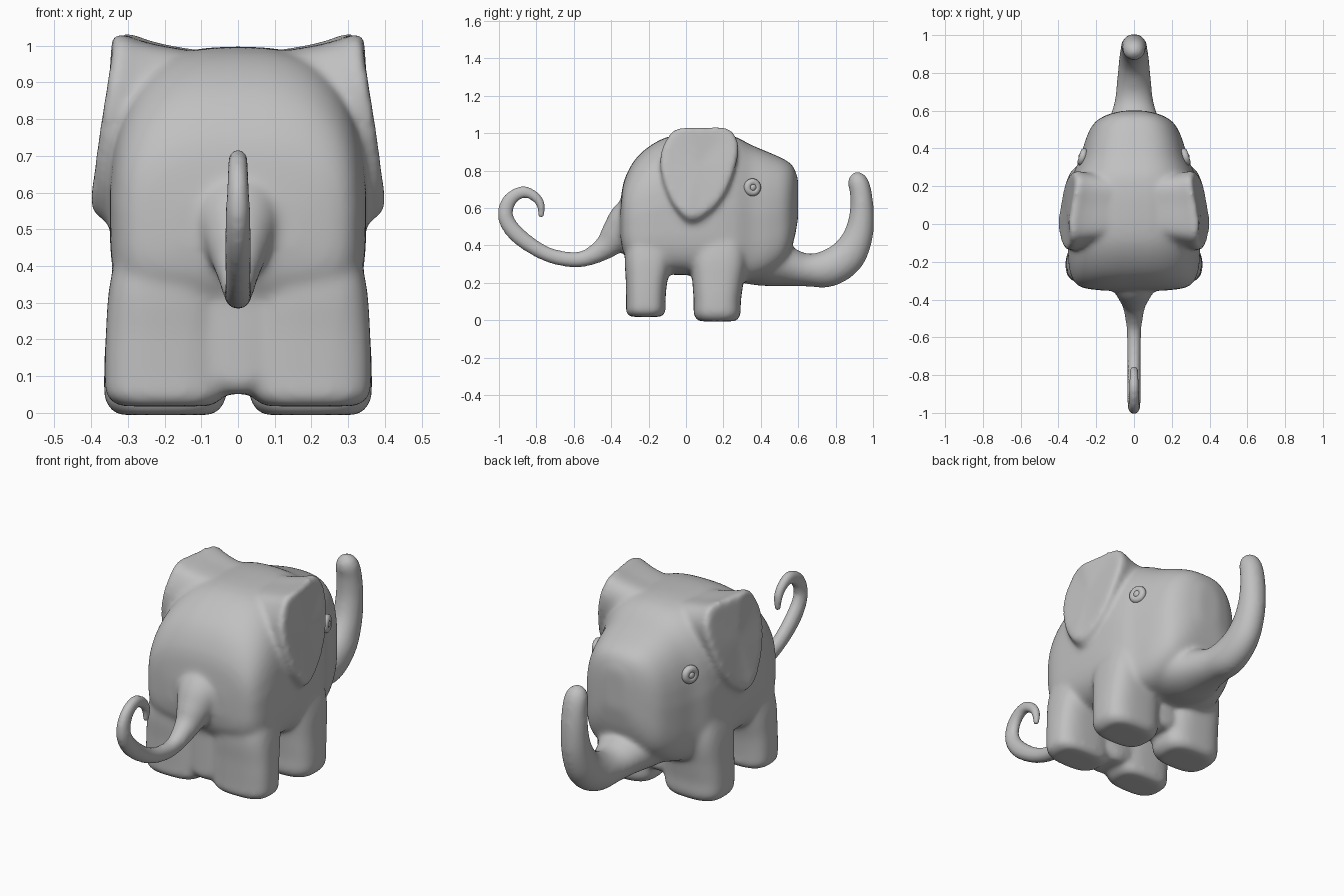
import bpy, bmesh, math
from mathutils import Vector

cube = bpy.data.objects.get("Cube")
if cube:
    bpy.data.objects.remove(cube)


def material(name, value):
    m = bpy.data.materials.new(name)
    m.use_nodes = True
    color = (value, value, value, 1)
    m.diffuse_color = color
    m.node_tree.nodes["Principled BSDF"].inputs["Base Color"].default_value = color
    return m


gray = material("clay gray", 0.53)


def spline(points, steps, closed=False):
    """Smooth Catmull-Rom resampling of equal-length tuples."""
    pts = [Vector(p) for p in points]
    n, out = len(pts), []
    for i in range(n if closed else n - 1):
        ids = [i - 1, i, i + 1, i + 2]
        a, b, c, d = [pts[k % n] if closed else pts[min(max(k, 0), n - 1)] for k in ids]
        for s in range(steps):
            t = s / steps
            out.append(0.5 * (2 * b + (c - a) * t + (2 * a - 5 * b + 4 * c - d) * t**2
                              + (3 * b - a - 3 * c + d) * t**3))
    if not closed:
        out.append(pts[-1])
    return out


def skin(bm, rings):
    """Join rings of points into a capped tube."""
    rows = [[bm.verts.new(p) for p in r] for r in rings]
    n = len(rows[0])
    for a, b in zip(rows, rows[1:]):
        for i in range(n):
            bm.faces.new((a[i], a[(i + 1) % n], b[(i + 1) % n], b[i]))
    for row in (rows[0], rows[-1]):
        mid = bm.verts.new(sum((v.co for v in row), Vector()) / n)
        for i in range(n):
            bm.faces.new((row[i], row[(i + 1) % n], mid))


def sweep(bm, path, x0=0, power=2, low_power=None, level=False, taper=0, segments=40):
    """Sweep superellipses along a side-view path of (y, z, half width, half height)."""
    pts = spline(path, 5)
    rings = []
    for i, p in enumerate(pts):
        q, r = pts[max(i - 1, 0)], pts[min(i + 1, len(pts) - 1)]
        t = Vector((1, 0)) if level else Vector((r[0] - q[0], r[1] - q[1])).normalized()
        ring = []
        for k in range(segments):
            a = math.tau * k / segments
            c, s = math.cos(a), math.sin(a)
            e = 2 / (low_power if low_power and s < 0 else power)
            u = math.copysign(abs(c) ** e, c) * p[2]
            v = math.copysign(abs(s) ** e, s) * p[3]
            u *= 1 - taper * max(v, 0)
            ring.append((x0 + u, p[0] - t.y * v, p[1] + t.x * v))
        rings.append(ring)
    skin(bm, rings)


bm = bmesh.new()

# torso and head: y, bottom, top, half width
profile = [(-.352, .44, .6, .17), (-.33, .35, .75, .29), (-.25, .26, .885, .34),
           (-.1, .245, .98, .35), (.1, .235, .998, .345), (.25, .21, .985, .325),
           (.35, .21, .937, .285), (.45, .25, .895, .255), (.53, .32, .858, .215),
           (.575, .42, .82, .15), (.6, .55, .75, .06)]
sweep(bm, [(y, (a + b) / 2, w, (b - a) / 2) for y, a, b, w in profile],
      power=2.8, low_power=4.5, level=True, taper=.2)

# trunk
sweep(bm, [(.25, .38, .25, .17), (.42, .32, .2, .14), (.55, .285, .135, .105),
           (.65, .268, .103, .088), (.76, .277, .09, .1), (.86, .34, .08, .097),
           (.92, .45, .072, .08), (.94, .57, .068, .066), (.935, .68, .065, .059),
           (.92, .74, .059, .056), (.914, .776, .042, .04), (.912, .794, .014, .014)])

# tail, with a broad root that melts into the rump
sweep(bm, [(-.2, .6, .14, .11), (-.3, .53, .125, .115), (-.37, .455, .09, .09),
           (-.43, .39, .062, .066), (-.54, .33, .042, .045), (-.65, .328, .038, .042),
           (-.77, .365, .036, .042), (-.9, .455, .037, .047), (-.965, .55, .034, .044),
           (-.945, .64, .031, .04), (-.87, .687, .029, .034), (-.8, .655, .026, .029),
           (-.772, .605, .023, .024), (-.776, .545, .019, .018)])

# legs, and the webs that join each pair
for side in (-1, 1):
    sweep(bm, [(-.19, .55, .1, .08), (-.2, .36, .15, .125), (-.212, .2, .163, .11),
               (-.215, .09, .165, .105), (-.215, .045, .16, .105), (-.215, .018, .125, .085)],
          side * .198, 2.9)
    sweep(bm, [(.17, .55, .1, .1), (.175, .36, .15, .15), (.17, .2, .163, .136),
               (.167, .1, .167, .126), (.167, .03, .163, .125), (.167, -.006, .13, .1)],
          side * .198, 2.9)
for y, low, depth in ((-.21, .052, .1), (.165, .08, .1)):
    sweep(bm, [(y, .5, .16, depth), (y, low + .08, .14, depth), (y, low + .03, .1, depth),
               (y, low, .05, depth * .8)], power=2.5)

# ears: mounds on the sides with a flat slanted outer face
outline = spline([(-.04, 1.025), (.1, 1.03), (.22, 1.025), (.275, .95), (.265, .83), (.21, .69),
                  (.13, .595), (.03, .55), (-.06, .62), (-.12, .75), (-.135, .87), (-.1, .97)], 4, True)
for side in (-1, 1):
    rings = []
    for inset, across, up, down in ((.26, .85, .78, 1.1), (.12, .94, .88, 1.24), (.065, .98, .94, 1.22),
                                    (.03, 1.02, 1, 1.1), (.008, 1.01, 1.01, 1.03), (0, .96, .97, .97)):
        ring = []
        for p in outline:
            y = .08 + (p[0] - .08) * across
            z = .8 + (p[1] - .8) * (up if p[1] > .8 else down)
            x = .405 - .33 * max(z - .6, 0) ** 2 - .16 * abs(y) - inset
            ring.append((side * x, y, z))
        rings.append(ring)
    skin(bm, rings)

bmesh.ops.recalc_face_normals(bm, faces=bm.faces)
mesh = bpy.data.meshes.new("elephant_body")
bm.to_mesh(mesh)
bm.free()
mesh.materials.append(gray)
body = bpy.data.objects.new("elephant_body", mesh)
bpy.context.collection.objects.link(body)

# fuse all the parts into one soft skin
remesh = body.modifiers.new("fuse", 'REMESH')
remesh.mode = 'VOXEL'
remesh.voxel_size = .011
remesh.use_smooth_shade = True
soften = body.modifiers.new("soften", 'SMOOTH')
soften.factor = .5
soften.iterations = 22


def finish(name):
    o = bpy.context.object
    o.name = name
    o.data.materials.append(gray)
    bpy.ops.object.shade_smooth()


# eyes: a rounded lid ring around a small ball
for side, label in ((1, "left"), (-1, "right")):
    spot = (side * .272, .355, .71)
    turn = (0, side * math.pi / 2, side * math.radians(18))
    bpy.ops.mesh.primitive_torus_add(location=spot, rotation=turn, major_segments=24,
                                     minor_segments=10, major_radius=.028, minor_radius=.02)
    finish(label + "_eyelid")
    bpy.ops.mesh.primitive_uv_sphere_add(location=spot, segments=16, ring_count=10, radius=.023)
    finish(label + "_eye")
